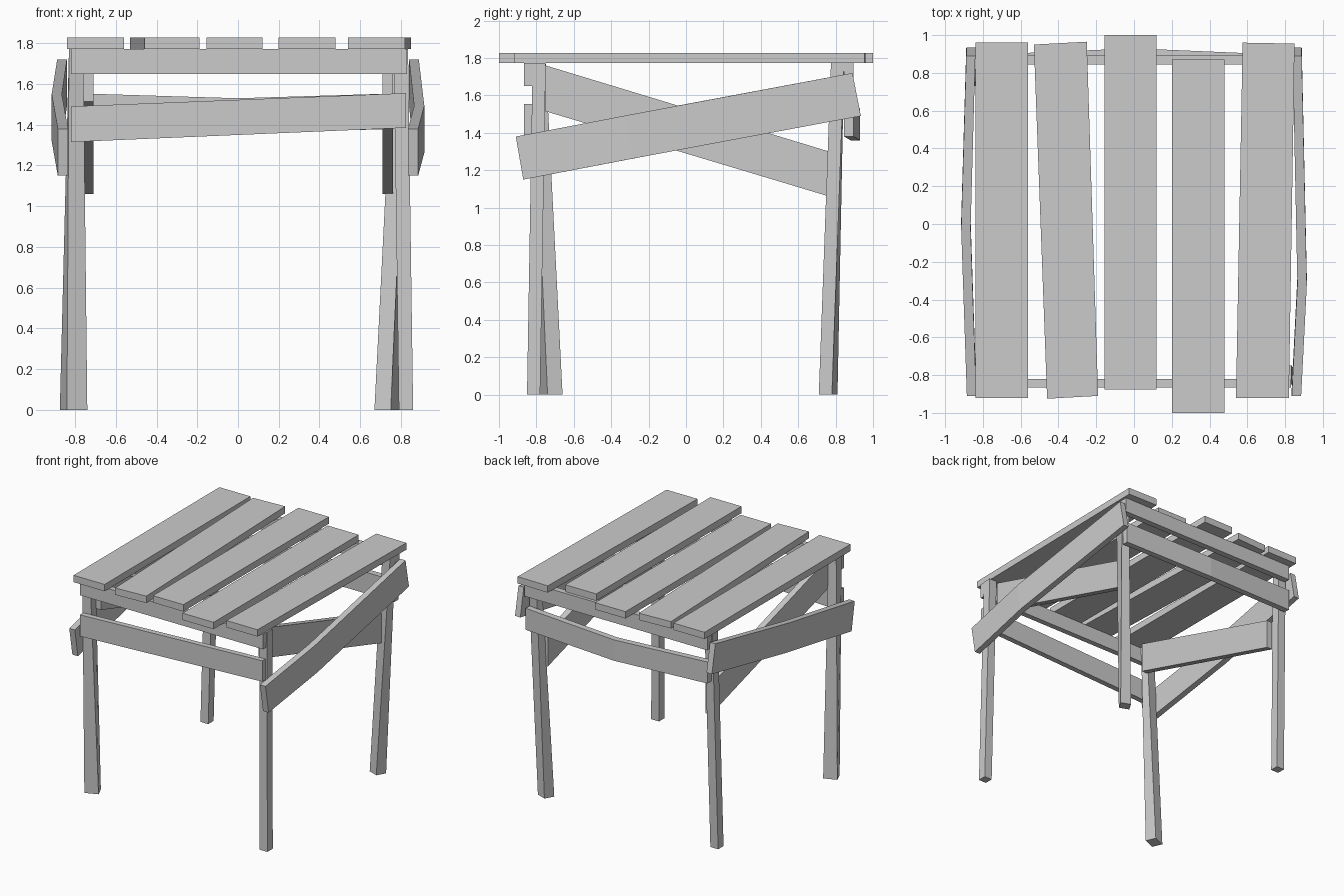
import bpy, bmesh

if "Cube" in bpy.data.objects:
    bpy.data.objects.remove(bpy.data.objects["Cube"])


def loft(name, sections):
    """Closed solid through a run of four-cornered cross-sections."""
    bm = bmesh.new()
    rings = [[bm.verts.new(p) for p in s] for s in sections]
    for a, b in zip(rings, rings[1:]):
        for i in range(4):
            j = (i + 1) % 4
            bm.faces.new((a[i], a[j], b[j], b[i]))
    bm.faces.new(rings[0])
    bm.faces.new(rings[-1])
    bmesh.ops.recalc_face_normals(bm, faces=bm.faces)
    me = bpy.data.meshes.new(name)
    bm.to_mesh(me)
    bm.free()
    ob = bpy.data.objects.new(name, me)
    bpy.context.collection.objects.link(ob)
    return ob


def at_z(corners, z):
    return [(x, y, z) for x, y in corners]


def square(x, y, w=0.07):
    return [(x, y), (x + w, y), (x + w, y + w), (x, y + w)]


def rail(name, stations):
    """Plank along x; each station is x, inner y, outer y, bottom z, top z."""
    loft(name, [[(x, a, lo), (x, b, lo), (x, b, hi), (x, a, hi)]
                for x, a, b, lo, hi in stations])


def brace(name, stations):
    """Plank along y; each station is inner x, outer x, (y, z) bottom, (y, z) top."""
    loft(name, [[(a, *lo), (b, *lo), (b, *hi), (a, *hi)]
                for a, b, lo, hi in stations])


# Seat slats, slightly crooked
slats = [
    [(-0.84, -0.92), (-0.56, -0.92), (-0.56, 0.96), (-0.84, 0.96)],
    [(-0.46, -0.925), (-0.19, -0.91), (-0.25, 0.965), (-0.53, 0.95)],
    [(-0.155, -0.875), (0.12, -0.875), (0.12, 1.0), (-0.155, 1.0)],
    [(0.20, -1.0), (0.48, -1.0), (0.48, 0.87), (0.20, 0.87)],
    [(0.54, -0.92), (0.82, -0.92), (0.85, 0.955), (0.575, 0.96)],
]
for i, s in enumerate(slats):
    loft(f"top_slat_{i + 1}", [at_z(s, 1.772), at_z(s, 1.828)])

# Legs: square at the top, leaning or twisted at the foot
legs = {
    "front_right_leg": (square(0.79, -0.85), square(0.765, -0.82)),
    "back_left_leg": (square(-0.85, 0.73), square(-0.83, 0.775)),
    "front_left_leg": ([(-0.84, -0.78), (-0.74, -0.74), (-0.775, -0.66), (-0.875, -0.70)],
                       square(-0.83, -0.82)),
    "back_right_leg": ([(0.67, 0.74), (0.75, 0.71), (0.79, 0.78), (0.71, 0.81)],
                       square(0.76, 0.775)),
}
for name, (foot, head) in legs.items():
    loft(name, [at_z(foot, 0), at_z(head, 1.772)])

# Front and back rails
rail("front_upper_rail", [(-0.82, -0.82, -0.865, 1.65, 1.772), (0.83, -0.82, -0.865, 1.65, 1.772)])
rail("back_upper_rail", [(-0.82, 0.845, 0.895, 1.65, 1.772), (0.83, 0.845, 0.895, 1.65, 1.772)])
rail("front_lower_rail", [(-0.82, -0.82, -0.865, 1.315, 1.49), (0.825, -0.82, -0.865, 1.385, 1.555)])
rail("back_lower_rail", [(-0.82, 0.845, 0.895, 1.38, 1.555), (0, 0.88, 0.93, 1.36, 1.53),
                         (0.82, 0.845, 0.895, 1.38, 1.555)])

# Side braces: bowed outer one rising to the back, straight inner one falling
for side, s, mid in (("left", -1, 0.0), ("right", 1, -0.3)):
    zc = 1.435 + 0.19 * mid
    brace(f"{side}_outer_brace", [
        (s * 0.835, s * 0.885, (-0.87, 1.15), (-0.91, 1.38)),
        (s * 0.865, s * 0.915, (mid + 0.02, zc - 0.115), (mid - 0.02, zc + 0.115)),
        (s * 0.84, s * 0.888, (0.935, 1.49), (0.89, 1.72))])
    brace(f"{side}_inner_brace", [
        (s * 0.71, s * 0.76, (-0.75, 1.515), (-0.75, 1.76)),
        (s * 0.71, s * 0.76, (0.765, 1.06), (0.765, 1.30))])
